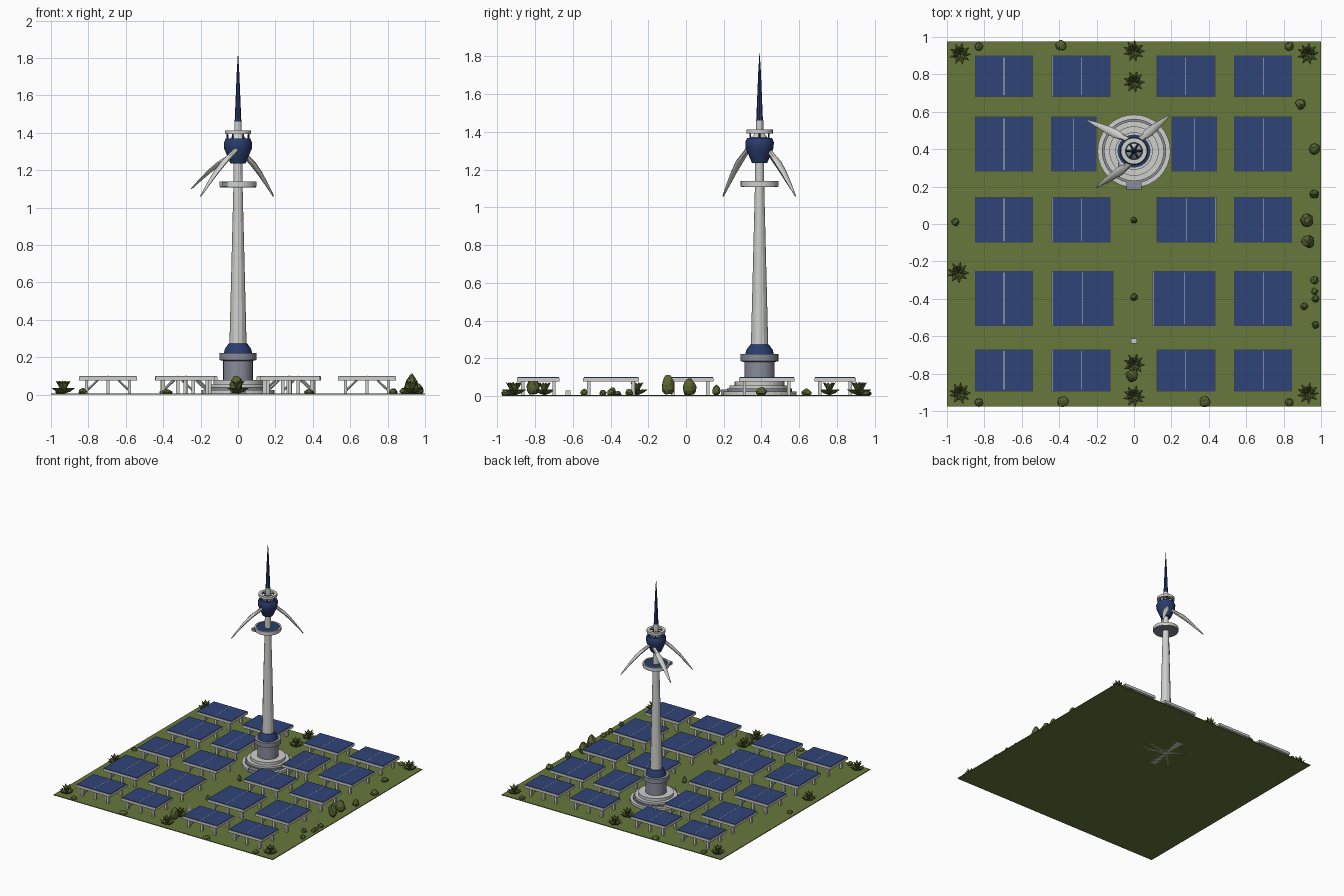
import bpy, bmesh, math, random
from mathutils import Vector, Matrix

if "Cube" in bpy.data.objects:
    bpy.data.objects.remove(bpy.data.objects["Cube"])

random.seed(4)
TX, TY = 0.0, 0.39


def mat(name, c):
    m = bpy.data.materials.new(name)
    m.diffuse_color = (*c, 1)
    m.use_nodes = True
    m.node_tree.nodes["Principled BSDF"].inputs["Base Color"].default_value = m.diffuse_color
    return m


GRASS = mat("grass green", (0.135, 0.19, 0.045))
LEAF = mat("leaf olive", (0.095, 0.125, 0.03))
BLUE = mat("panel blue", (0.028, 0.058, 0.19))
NAVY = mat("tower navy", (0.022, 0.045, 0.15))
WHITE = mat("off white", (0.62, 0.63, 0.60))
GREY = mat("steel grey", (0.25, 0.26, 0.32))


def finish(name, bm, mats, smooth=None):
    bmesh.ops.recalc_face_normals(bm, faces=bm.faces)
    me = bpy.data.meshes.new(name)
    bm.to_mesh(me)
    bm.free()
    for m in mats:
        me.materials.append(m)
    o = bpy.data.objects.new(name, me)
    bpy.context.collection.objects.link(o)
    if smooth:
        bpy.context.view_layer.objects.active = o
        o.select_set(True)
        bpy.ops.object.shade_smooth_by_angle(angle=math.radians(smooth))
        o.select_set(False)
    return o


def box(bm, x0, x1, y0, y1, z0, z1, mi=0):
    M = Matrix.Translation(((x0 + x1) / 2, (y0 + y1) / 2, (z0 + z1) / 2)) @ \
        Matrix.Diagonal((x1 - x0, y1 - y0, z1 - z0, 1))
    vs = bmesh.ops.create_cube(bm, size=1, matrix=M)["verts"]
    for f in {f for v in vs for f in v.link_faces}:
        f.material_index = mi


def beam(bm, a, b, r, n=4):
    a, b = Vector(a), Vector(b)
    q = (b - a).to_track_quat('Z', 'Y').to_matrix().to_4x4()
    bmesh.ops.create_cone(bm, cap_ends=True, segments=n, radius1=r, radius2=r,
                          depth=(b - a).length, matrix=Matrix.Translation((a + b) / 2) @ q)


def lathe(name, prof, n, m, smooth=None, closed=False):
    """Revolve (radius, z) points about the tower axis."""
    bm = bmesh.new()
    rings = []
    for r, z in prof:
        if r < 1e-5:
            rings.append([bm.verts.new((TX, TY, z))] * n)
        else:
            rings.append([bm.verts.new((TX + r * math.cos(2 * math.pi * i / n),
                                        TY + r * math.sin(2 * math.pi * i / n), z)) for i in range(n)])
    pairs = list(zip(rings, rings[1:])) + ([(rings[-1], rings[0])] if closed else [])
    for A, B in pairs:
        for i in range(n):
            j = (i + 1) % n
            vs = list(dict.fromkeys((A[i], A[j], B[j], B[i])))
            if len(vs) > 2:
                bm.faces.new(vs)
    return finish(name, bm, [m], smooth)


# Ground slab
bm = bmesh.new()
box(bm, -1, 1, -0.975, 0.975, 0, 0.006)
finish("ground", bm, [GRASS])

# Solar tables: rows of (y0, y1) with the x span of each table
OUT_L, OUT_R = (-0.85, -0.54), (0.535, 0.845)
ROWS = [(0.68, 0.90, (-0.44, -0.125), (0.12, 0.435)),
        (0.28, 0.575, (-0.445, -0.20), (0.20, 0.445)),
        (-0.10, 0.145, (-0.44, -0.125), (0.12, 0.44)),
        (-0.545, -0.25, (-0.44, -0.11), (0.10, 0.435)),
        (-0.895, -0.67, (-0.44, -0.125), (0.12, 0.435))]
for r, (y0, y1, inl, inr) in enumerate(ROWS):
    for c, (x0, x1) in enumerate((OUT_L, inl, inr, OUT_R)):
        bm = bmesh.new()
        box(bm, x0, x1, y0, y1, 0.076, 0.096)
        box(bm, x0 + .003, x1 - .003, y0 + .003, y1 - .003, 0.094, 0.1, 1)
        xm = (x0 + x1) / 2
        box(bm, xm - .0015, xm + .0015, y0 + .01, y1 - .01, 0.098, 0.1008)
        for y in (y0 + 0.03, y1 - 0.03):
            for x in (x0 + 0.04, xm, x1 - 0.04):
                box(bm, x - .009, x + .009, y - .009, y + .009, 0.004, 0.077)
            beam(bm, (x0 + .04, y, .02), (x0 + .10, y, .077), .006)
            beam(bm, (x1 - .04, y, .02), (x1 - .10, y, .077), .006)
        finish(f"solar_table_{r}_{c}", bm, [WHITE, BLUE])

# Tower base steps and pedestal
lathe("base_step_low", [(0, 0), (.195, 0), (.195, .025), (0, .025)], 32, WHITE)
lathe("base_step_gap", [(0, .02), (.172, .02), (.172, .04), (0, .04)], 32, GREY)
lathe("base_step_mid", [(0, .03), (.16, .03), (.16, .055), (0, .055)], 32, WHITE)
lathe("base_step_top", [(0, .05), (.132, .05), (.132, .078), (0, .078)], 32, WHITE)
lathe("pedestal", [(0, .07), (.08, .07), (.08, .18), (.1, .185), (.1, .222), (0, .222)], 24, GREY, 30)
lathe("pedestal_collar", [(0, .22), (.076, .22), (.07, .245), (.05, .272), (0, .272)], 24, NAVY, 40)
bm = bmesh.new()
box(bm, -.04, .04, .185, .24, 0, .035)
finish("entrance_step", bm, [GREY])

# Shaft and viewing platform
lathe("shaft", [(0, .26), (.046, .26), (.025, 1.1), (.023, 1.26), (0, 1.26)], 12, WHITE)
lathe("platform_rim", [(.088, 1.112), (.1, 1.112), (.1, 1.14), (.088, 1.14)], 32, WHITE, 30, True)
lathe("platform_soffit", [(0, 1.108), (.096, 1.108), (.096, 1.116), (0, 1.116)], 32, GREY)
lathe("platform_floor", [(0, 1.115), (.09, 1.115), (.09, 1.134), (0, 1.134)], 32, NAVY)
bm = bmesh.new()
box(bm, -.085, -.055, .30, .33, 1.113, 1.136)
finish("platform_box", bm, [GREY])

# Hub, crown ring and spire
lathe("hub", [(0, 1.235), (.04, 1.235), (.055, 1.27), (.074, 1.315), (.076, 1.345),
              (.066, 1.368), (0, 1.372)], 16, NAVY, 30)
lathe("hub_neck", [(0, 1.365), (.045, 1.365), (.03, 1.385), (.02, 1.40), (.02, 1.46), (0, 1.46)], 16, WHITE, 30)
lathe("crown_ring", [(.046, 1.392), (.07, 1.392), (.07, 1.413), (.046, 1.413)], 32, WHITE, 30, True)
bm = bmesh.new()
for k in range(6):
    a = k * math.pi / 3
    d = Vector((math.cos(a), math.sin(a), 0))
    beam(bm, Vector((TX, TY, 1.402)) + d * .015, Vector((TX, TY, 1.402)) + d * .055, .005)
    beam(bm, Vector((TX, TY, 1.365)) + d * .055, Vector((TX, TY, 1.40)) + d * .058, .005)
finish("crown_spokes", bm, [NAVY])
lathe("spire", [(0, 1.455), (.018, 1.455), (.012, 1.6), (.007, 1.72), (0, 1.83)], 8, NAVY)


# Drooping rotor blades: oval sections swept from hub to tip
def blade(name, root, tip):
    root, tip = Vector(root), Vector(tip)
    d = (tip - root).normalized()
    flat = Vector((d.x, d.y, 0)).normalized()
    side = flat.cross(Vector((0, 0, 1)))
    nrm = side.cross(d)
    if nrm.z < 0:
        nrm = -nrm
    bm = bmesh.new()
    prev, n = None, 8
    for t, w, h, bulge in ((-.06, .013, .013, 0), (.1, .016, .014, .006), (.28, .024, .012, .014),
                           (.5, .020, .010, .014), (.75, .013, .007, .008), (1, .004, .003, 0)):
        c = root.lerp(tip, t) + nrm * bulge
        ring = [bm.verts.new(c + side * w * math.cos(2 * math.pi * i / n)
                             + nrm * h * math.sin(2 * math.pi * i / n)) for i in range(n)]
        if prev:
            for i in range(n):
                bm.faces.new((prev[i], prev[(i + 1) % n], ring[(i + 1) % n], ring[i]))
        else:
            bm.faces.new(ring)
        prev = ring
    bm.faces.new(prev)
    finish(name, bm, [WHITE], 40)


blade("blade_back_left", (-.03, .45, 1.275), (-.25, .555, 1.10))
blade("blade_back_right", (.025, .445, 1.29), (.19, .58, 1.06))
blade("blade_front", (-.015, .325, 1.30), (-.20, .197, 1.06))


# Rosette plants: two tiers of folded pointed leaves
def rosette(name, x, y, R=.06, H=.07):
    bm = bmesh.new()
    for n, reach, top, off in ((9, R, .45 * H, 0), (6, R * .6, H, .3)):
        for k in range(n):
            a = off + 2 * math.pi * k / n + random.uniform(-.12, .12)
            d = Vector((math.cos(a), math.sin(a), 0))
            s = Vector((-d.y, d.x, 0)) * R * .2
            o = Vector((x, y, .004))
            up = Vector((0, 0, 1))
            base, tip = bm.verts.new(o), bm.verts.new(o + d * reach + up * top)
            m = o + d * reach * .55 + up * top * .75
            l, r = bm.verts.new(m + s), bm.verts.new(m - s)
            u, b = bm.verts.new(m + up * .008), bm.verts.new(m - up * .012)
            for p, q in ((l, u), (u, r), (r, b), (b, l)):
                bm.faces.new((base, p, q))
                bm.faces.new((tip, q, p))
    finish(name, bm, [LEAF])


for i, (x, y) in enumerate([(-.93, .91), (.93, .91), (0, .925), (0, .76), (-.94, -.26),
                            (-.93, -.905), (.93, -.905), (0, -.92), (0, -.75)]):
    rosette(f"rosette_{i}", x, y)


# Bushes: faceted lumps (x, y, radius, height)
def bush(name, x, y, r, h):
    bm = bmesh.new()
    bmesh.ops.create_icosphere(bm, subdivisions=2, radius=1)
    for v in bm.verts:
        k = random.uniform(.8, 1.05)
        taper = 1 - .25 * v.co.z
        v.co = Vector((x + v.co.x * r * k * taper, y + v.co.y * r * k * taper,
                       max(.003, h / 2 + v.co.z * h / 2 * k)))
    finish(name, bm, [LEAF])


for i, b in enumerate([(.925, .02, .036, .10), (.93, -.095, .036, .115), (.965, .40, .03, .05),
                       (.965, .16, .025, .06), (.89, .64, .028, .04), (.965, -.30, .022, .04),
                       (.91, -.44, .02, .035), (.97, -.40, .02, .04), (.97, -.54, .02, .04),
                       (.965, -.36, .018, .03), (-.955, .01, .022, .035), (0, .02, .018, .06),
                       (0, -.39, .02, .05), (-.01, -.81, .036, .11), (-.39, .955, .03, .03),
                       (-.38, -.95, .03, .03), (.38, -.95, .03, .03), (-.83, .95, .024, .035),
                       (.83, .95, .024, .035), (-.83, -.955, .024, .035), (.83, -.955, .024, .035)]):
    bush(f"bush_{i}", *b)

# Small marker block on the central path
bm = bmesh.new()
box(bm, -.016, .016, -.64, -.612, .004, .03)
finish("path_marker", bm, [WHITE])
